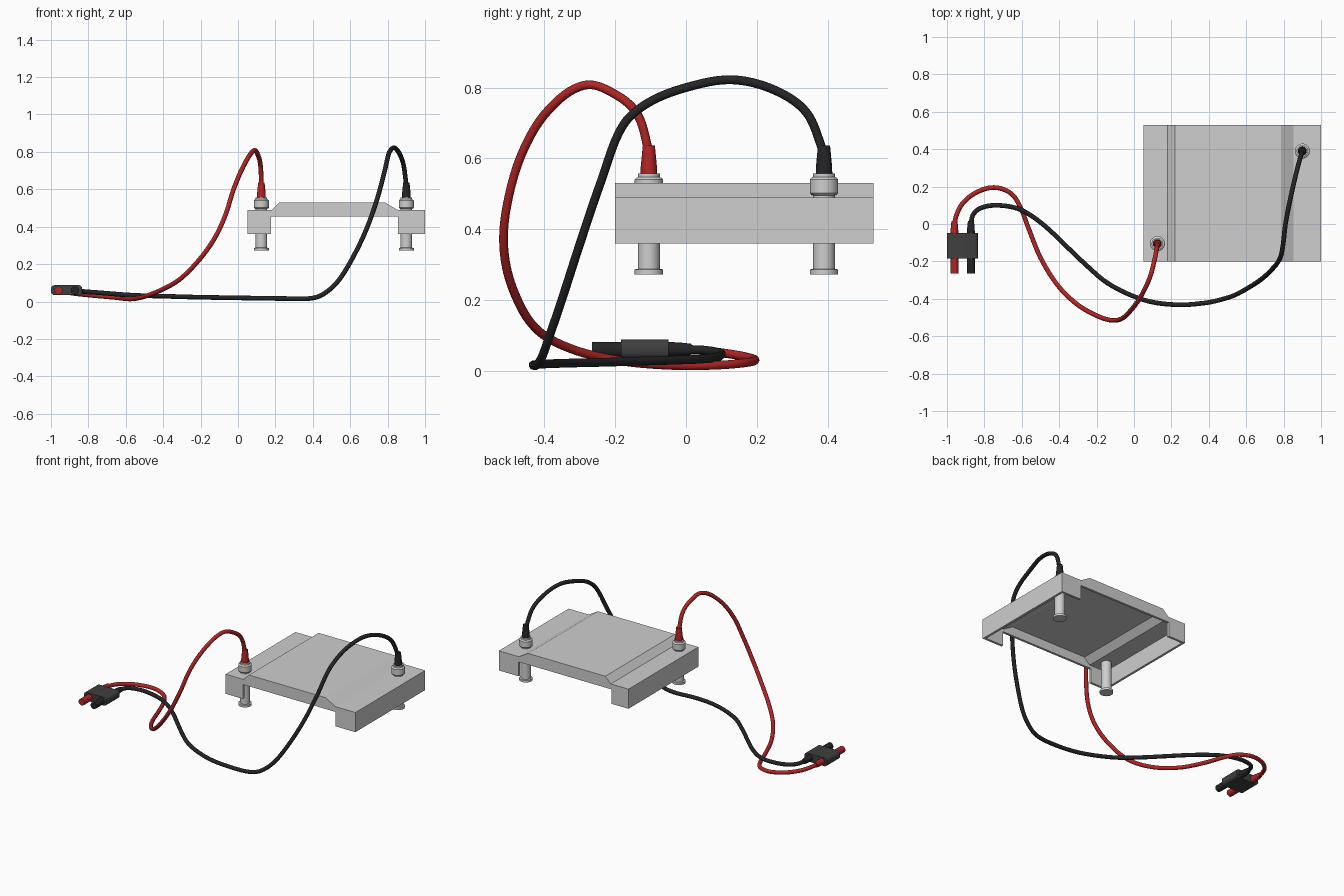
import bpy, bmesh, math
from mathutils import Vector, Matrix

if "Cube" in bpy.data.objects:
    bpy.data.objects.remove(bpy.data.objects["Cube"])


def material(name, rgb):
    m = bpy.data.materials.new(name)
    m.diffuse_color = (*rgb, 1)
    m.use_nodes = True
    m.node_tree.nodes["Principled BSDF"].inputs["Base Color"].default_value = m.diffuse_color
    return m


METAL = material("light_metal", (0.62, 0.62, 0.62))
RED = material("red_rubber", (0.45, 0.018, 0.018))
BLACK = material("black_rubber", (0.018, 0.018, 0.02))
GREY = material("dark_grey_plastic", (0.05, 0.05, 0.05))


def finish(bm, name, mat, smooth=True):
    me = bpy.data.meshes.new(name)
    bm.to_mesh(me)
    bm.free()
    if smooth:
        for p in me.polygons:
            p.use_smooth = True
        me.set_sharp_from_angle(angle=math.radians(35))
    me.materials.append(mat)
    ob = bpy.data.objects.new(name, me)
    bpy.context.collection.objects.link(ob)
    return ob


def lathe(name, profile, loc, mat, along_y=False):
    """Turn a (radius, height) profile around z, optionally laid along +y."""
    bm = bmesh.new()
    vs = [bm.verts.new((r, 0, h)) for r, h in profile]
    es = [bm.edges.new(p) for p in zip(vs, vs[1:])]
    bmesh.ops.spin(bm, geom=vs + es, cent=(0, 0, 0), axis=(0, 0, 1),
                   angle=math.tau, steps=32)
    bmesh.ops.remove_doubles(bm, verts=bm.verts, dist=1e-5)
    bmesh.ops.recalc_face_normals(bm, faces=bm.faces)
    m = Matrix.Translation(loc)
    if along_y:
        m = m @ Matrix.Rotation(-math.pi / 2, 4, 'X')
    bmesh.ops.transform(bm, matrix=m, verts=bm.verts)
    return finish(bm, name, mat)


def cable(name, pts, mat):
    cu = bpy.data.curves.new(name, 'CURVE')
    cu.dimensions = '3D'
    cu.bevel_depth, cu.bevel_resolution, cu.resolution_u = 0.0125, 4, 8
    cu.use_fill_caps = True
    sp = cu.splines.new('BEZIER')
    sp.bezier_points.add(len(pts) - 1)
    pts = [Vector(p) for p in pts]
    last = len(pts) - 1
    for i, p in enumerate(pts):
        a, b = pts[max(i - 1, 0)], pts[min(i + 1, last)]
        t = (b - a).normalized()
        bp = sp.bezier_points[i]
        bp.handle_left_type = bp.handle_right_type = 'FREE'
        bp.co = p
        bp.handle_left = p - t * (p - a).length / 3
        bp.handle_right = p + t * (b - p).length / 3
    cu.materials.append(mat)
    ob = bpy.data.objects.new(name, cu)
    bpy.context.collection.objects.link(ob)


# Tray: open-bottomed folded shell with raised deck and two side feet
roof = [(.05, .36), (.05, .49), (.18, .49), (.22, .53), (.785, .53),
        (.853, .49), (1, .49), (1, .36)]
under = [(.855, .36), (.855, .455), (.176, .455), (.176, .36)]
bm = bmesh.new()
rows = [[bm.verts.new((x, y, z)) for x, z in roof] for y in (-.2, .53)]
for i in range(len(roof) - 1):
    bm.faces.new((rows[0][i], rows[0][i + 1], rows[1][i + 1], rows[1][i]))
for row, y in zip(rows, (-.2, .53)):
    bm.faces.new(row + [bm.verts.new((x, y, z)) for x, z in under])
bmesh.ops.recalc_face_normals(bm, faces=bm.faces)
bm.faces.ensure_lookup_table()
if bm.faces[3].normal.z < 0:
    bmesh.ops.reverse_faces(bm, faces=bm.faces)
tray = finish(bm, "tray", METAL, smooth=False)
sol = tray.modifiers.new("thickness", 'SOLIDIFY')
sol.thickness, sol.offset, sol.use_even_offset = 0.015, -1, True

# Terminal posts with the cable plugs on top
post = [(0, .272), (.04, .272), (.04, .286), (.031, .288), (.031, .495),
        (.036, .497), (.04, .502), (.04, .54), (.036, .545), (.031, .547),
        (.031, .557), (0, .557)]
sleeve = [(0, .55), (.0235, .55), (.023, .575), (.017, .637), (0, .637)]
for colour, x, y, mat in (("red", .125, -.105, RED), ("black", .9, .39, BLACK)):
    lathe(colour + "_terminal_post", post, (x, y, 0), METAL)
    lathe(colour + "_cable_sleeve", sleeve, (x, y, 0), mat)

# Double plug: grip block with rounded long edges
bm = bmesh.new()
bmesh.ops.create_cube(bm, size=1)
bmesh.ops.scale(bm, vec=(.167, .135, .054), verts=bm.verts)
bmesh.ops.translate(bm, vec=(-.9165, -.1165, .061), verts=bm.verts)
long_edges = [e for e in bm.edges
              if abs(e.verts[0].co.y - e.verts[1].co.y) > .1]
bmesh.ops.bevel(bm, geom=long_edges, offset=.02, segments=4, profile=.5,
                affect='EDGES')
finish(bm, "plug_grip", GREY)

# Plug barrels in front of the grip, strain reliefs behind it
for colour, x, mat in (("red", -.96, RED), ("black", -.872, BLACK)):
    lathe(colour + "_plug_barrel",
          [(0, -.265), (.022, -.265), (.022, -.17), (0, -.17)],
          (x, 0, .059), mat, along_y=True)
    lathe(colour + "_strain_relief",
          [(0, -.06), (.022, -.06), (.019, -.01), (.016, .015), (0, .015)],
          (x, 0, .06), mat, along_y=True)

# Cables
cable("red_cable", [
    (-.96, 0, .06), (-.95, .045, .057), (-.92, .105, .05), (-.85, .165, .04),
    (-.75, .195, .03), (-.66, .165, .022), (-.61, .095, .016),
    (-.565, -.02, .014), (-.5, -.18, .027), (-.41, -.325, .062),
    (-.31, -.425, .12), (-.206, -.487, .225), (-.126, -.514, .337),
    (-.07, -.508, .455), (-.02, -.465, .61), (.035, -.39, .735),
    (.085, -.285, .807), (.11, -.19, .775), (.121, -.135, .72),
    (.125, -.105, .62)], RED)
cable("black_cable", [
    (-.872, 0, .06), (-.86, .05, .058), (-.82, .085, .053), (-.74, .1, .047),
    (-.63, .085, .038), (-.55, .045, .033), (-.46, -.025, .03),
    (-.35, -.13, .027), (-.25, -.225, .024), (-.15, -.31, .022),
    (-.03, -.375, .02), (.1, -.418, .018), (.25, -.432, .016),
    (.38, -.422, .016), (.45, -.408, .036), (.527, -.385, .1),
    (.596, -.35, .203), (.677, -.298, .364), (.74, -.24, .535),
    (.782, -.18, .69), (.797, -.11, .755), (.81, 0, .8), (.835, .13, .822),
    (.862, .25, .793), (.885, .34, .73), (.9, .388, .62)], BLACK)
